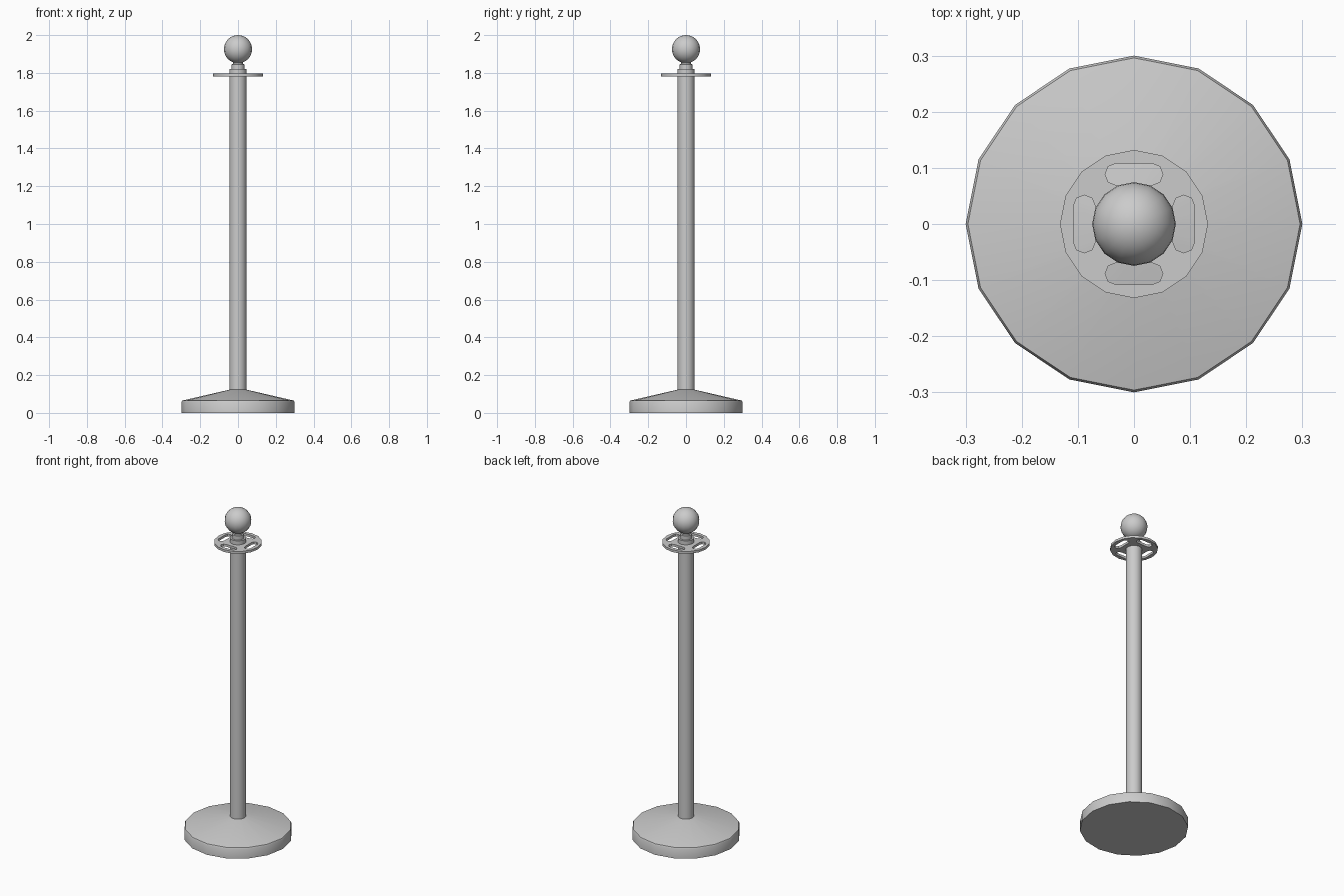
import bpy, bmesh, math

if "Cube" in bpy.data.objects:
    bpy.data.objects.remove(bpy.data.objects["Cube"])

SIDES = 16


def finish(obj, angle=30):
    bpy.ops.object.select_all(action='DESELECT')
    bpy.context.view_layer.objects.active = obj
    obj.select_set(True)
    bpy.ops.object.shade_smooth_by_angle(angle=math.radians(angle))


def lathe(name, profile, angle=30):
    """Spin (radius, z) points into a closed 16-sided solid."""
    bm = bmesh.new()
    rings = []
    for r, z in profile:
        rings.append([bm.verts.new((r * math.cos(2 * math.pi * i / SIDES),
                                    r * math.sin(2 * math.pi * i / SIDES), z))
                      for i in range(SIDES)])
    for a, b in zip(rings, rings[1:]):
        for i in range(SIDES):
            j = (i + 1) % SIDES
            bm.faces.new((a[i], a[j], b[j], b[i]))
    bm.faces.new(rings[0][::-1])
    bm.faces.new(rings[-1])
    mesh = bpy.data.meshes.new(name)
    bm.to_mesh(mesh)
    bm.free()
    obj = bpy.data.objects.new(name, mesh)
    bpy.context.collection.objects.link(obj)
    finish(obj, angle)
    return obj


# weighted base with a small chamfer and a conical top
lathe("base", [(0.3, 0), (0.3, 0.057), (0.296, 0.065), (0.045, 0.123)])

# post
lathe("post", [(0.045, 0.12), (0.045, 1.82)])

# stepped neck under the ball
lathe("neck", [(0.034, 1.815), (0.034, 1.845), (0.026, 1.847), (0.026, 1.862)])

# ball finial
bpy.ops.mesh.primitive_uv_sphere_add(segments=SIDES, ring_count=16,
                                     radius=0.0745, location=(0, 0, 1.9255))
ball = bpy.context.object
ball.name = "ball_finial"
finish(ball, 60)

# rope ring: filled 2D outline with four rounded slots
curve = bpy.data.curves.new("rope_ring", 'CURVE')
curve.dimensions = '2D'
curve.fill_mode = 'BOTH'
curve.extrude = 0.007


def add_loop(points):
    spline = curve.splines.new('POLY')
    spline.points.add(len(points) - 1)
    for p, (x, y) in zip(spline.points, points):
        p.co = (x, y, 0, 1)
    spline.use_cyclic_u = True


add_loop([(0.132 * math.cos(2 * math.pi * i / SIDES),
           0.132 * math.sin(2 * math.pi * i / SIDES)) for i in range(SIDES)])
for k in range(4):
    c, s = math.cos(k * math.pi / 2), math.sin(k * math.pi / 2)
    slot = []
    for side, start in ((1, -90), (-1, 90)):
        for step in range(5):
            a = math.radians(start + 45 * step)
            x = side * 0.032 + 0.0195 * math.cos(a)
            y = 0.0885 + 0.0195 * math.sin(a)
            slot.append((x * c - y * s, x * s + y * c))
    add_loop(slot)

ring = bpy.data.objects.new("rope_ring", curve)
ring.location.z = 1.789
bpy.context.collection.objects.link(ring)
bpy.ops.object.select_all(action='DESELECT')
bpy.context.view_layer.objects.active = ring
ring.select_set(True)
bpy.ops.object.convert(target='MESH')
finish(bpy.context.object)
